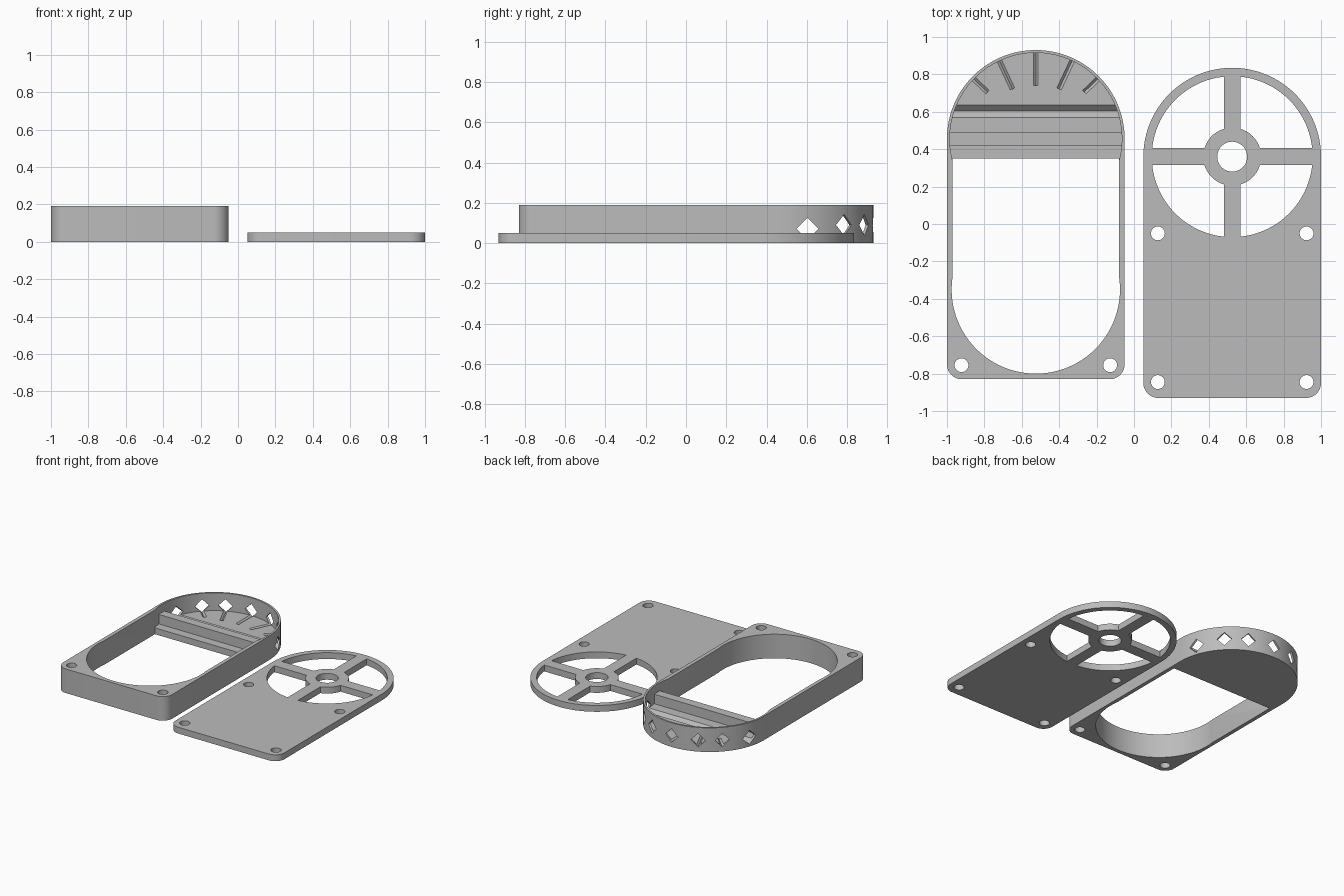
import bpy, bmesh, math
from mathutils import Matrix, Vector

cube = bpy.data.objects.get("Cube")
if cube:
    bpy.data.objects.remove(cube, do_unlink=True)

grey = bpy.data.materials.new("light grey plastic")
grey.use_nodes = True
colour = (0.5, 0.5, 0.5, 1)
grey.diffuse_color = colour
grey.node_tree.nodes["Principled BSDF"].inputs["Base Color"].default_value = colour

RADIUS = 0.475     # half width of both parts
SHEET = 0.05       # cover and floor thickness
HEIGHT = 0.19      # housing height
SCREW = 0.3975     # screw hole offset from the centre line


def make(name, bm):
    bmesh.ops.recalc_face_normals(bm, faces=bm.faces)
    mesh = bpy.data.meshes.new(name)
    bm.to_mesh(mesh)
    bm.free()
    mesh.materials.append(grey)
    obj = bpy.data.objects.new(name, mesh)
    bpy.context.collection.objects.link(obj)
    return obj


def prism(name, points, z0, z1):
    bm = bmesh.new()
    face = bm.faces.new([bm.verts.new((x, y, z0)) for x, y in points])
    top = bmesh.ops.extrude_face_region(bm, geom=[face])["geom"]
    verts = [v for v in top if isinstance(v, bmesh.types.BMVert)]
    bmesh.ops.translate(bm, verts=verts, vec=(0, 0, z1 - z0))
    return make(name, bm)


def arc(cx, cy, r, start, end, steps):
    angles = [math.radians(start + (end - start) * i / steps) for i in range(steps + 1)]
    return [(cx + r * math.cos(a), cy + r * math.sin(a)) for a in angles]


def disc(name, x, y, r, z0=-0.1, z1=0.4, steps=96):
    return prism(name, arc(x, y, r, 0, 360, steps)[:-1], z0, z1)


def box(name, x0, x1, y0, y1, z0=-0.1, z1=0.4):
    return prism(name, [(x0, y0), (x1, y0), (x1, y1), (x0, y1)], z0, z1)


def diamond_bar(centre, direction, length, half):
    """Square bar standing on its edge, lying along a horizontal direction."""
    along = Vector(direction).normalized()
    side = Vector((0, 0, 1)).cross(along)
    frame = Matrix((along, side, (0, 0, 1))).transposed().to_4x4()
    turn = Matrix.Rotation(math.pi / 4, 4, "X")
    edge = half * math.sqrt(2)
    bm = bmesh.new()
    bmesh.ops.create_cube(bm, size=1, matrix=Matrix.Translation(centre) @ frame @ turn
                          @ Matrix.Diagonal((length, edge, edge, 1)))
    return make("vent_cutter", bm)


def combine(target, others, operation):
    for other in others:
        mod = target.modifiers.new("shape", "BOOLEAN")
        mod.operation, mod.solver, mod.object = operation, "EXACT", other
        bpy.context.view_layer.update()
        graph = bpy.context.evaluated_depsgraph_get()
        mesh = bpy.data.meshes.new_from_object(target.evaluated_get(graph))
        target.modifiers.clear()
        target.data = mesh
        bpy.data.objects.remove(other, do_unlink=True)


def outline(cx, low, arch):
    """Rounded front corners and a half-round back."""
    c = 0.08
    return (arc(cx, arch, RADIUS, 0, 180, 64)
            + arc(cx - RADIUS + c, low + c, c, 180, 270, 12)
            + arc(cx + RADIUS - c, low + c, c, 270, 360, 12))


def screw_holes(cx, rows):
    return [disc("screw_cutter", cx + s * SCREW, y, 0.037, steps=32)
            for y in rows for s in (-1, 1)]


# Housing: tall frame with an open front and a floor under the arch
HX, ARCH = -0.525, 0.455
housing = prism("housing", outline(HX, -0.83, ARCH), 0, HEIGHT)
combine(housing, [
    disc("round_opening", HX, -0.35, 0.45),
    box("straight_opening", HX - 0.445, HX + 0.445, -0.36, 0.35),
    disc("arch_cavity", HX, ARCH, 0.46, SHEET, 0.4, 128),
] + screw_holes(HX, [-0.755]), "DIFFERENCE")

# Cross rib on the floor
combine(housing, [box("cross_rib", HX - 0.468, HX + 0.468, 0.42, 0.49, 0.02, 0.125)], "UNION")

# Radial diamond vents and the cross channel
vents = [diamond_bar((HX, 0.603, 0.072), (1, 0, 0), 1.2, 0.055)]
for angle, start in ((44, 0.36), (65, 0.295), (90, 0.285), (115, 0.295), (136, 0.36)):
    a = math.radians(angle)
    d = Vector((math.cos(a), math.sin(a), 0))
    middle = (start + 0.55) / 2
    vents.append(diamond_bar(Vector((HX, ARCH, 0.09)) + d * middle, d, 0.55 - start, 0.053))
combine(housing, vents, "DIFFERENCE")

# Cover: flat plate with a spoked round window
PX, WY, SPOKE = 0.525, 0.36, 0.045
cover = prism("cover_plate", outline(PX, -0.93, WY), 0, SHEET)
window = disc("window_cutter", PX, WY, 0.43)
combine(window, [
    box("spoke_x", PX - 0.6, PX + 0.6, WY - SPOKE, WY + SPOKE, -0.2, 0.5),
    box("spoke_y", PX - SPOKE, PX + SPOKE, WY - 0.6, WY + 0.6, -0.2, 0.5),
    disc("hub", PX, WY, 0.155, -0.2, 0.5),
], "DIFFERENCE")
hub_hole = disc("hub_hole", PX, WY, 0.08, steps=48)
combine(cover, [window, hub_hole] + screw_holes(PX, [-0.05, -0.845]), "DIFFERENCE")

# Smooth round walls, keep edges sharp
bpy.ops.object.select_all(action="DESELECT")
for part in (housing, cover):
    part.select_set(True)
bpy.context.view_layer.objects.active = housing
bpy.ops.object.shade_smooth_by_angle(angle=math.radians(30))
